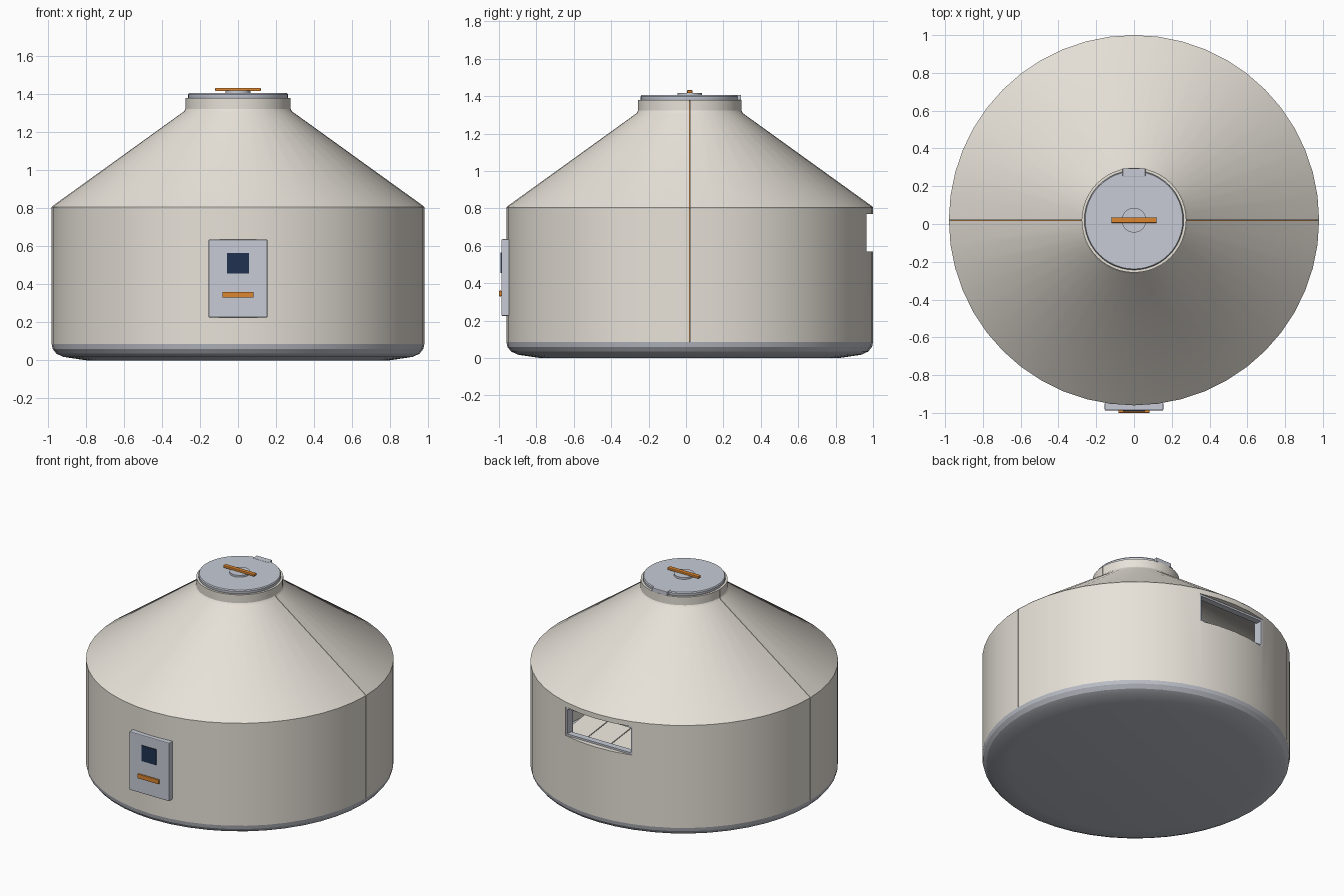
import bpy, bmesh, math
from mathutils import Matrix, Vector

if "Cube" in bpy.data.objects:
    bpy.data.objects.remove(bpy.data.objects["Cube"])

CY = 0.02  # y of the drum's axis


def material(name, rgb):
    m = bpy.data.materials.new(name)
    m.use_nodes = True
    m.diffuse_color = (*rgb, 1)
    m.node_tree.nodes["Principled BSDF"].inputs["Base Color"].default_value = (*rgb, 1)
    return m


beige = material("warm beige", (0.80, 0.76, 0.69))
grey = material("light grey", (0.57, 0.60, 0.67))
base_grey = material("base grey", (0.49, 0.51, 0.56))
orange = material("orange", (0.72, 0.24, 0.03))
navy = material("navy", (0.014, 0.032, 0.08))


def finish(name, bm, mat, bevel=0):
    bmesh.ops.recalc_face_normals(bm, faces=bm.faces)
    me = bpy.data.meshes.new(name)
    bm.to_mesh(me)
    bm.free()
    ob = bpy.data.objects.new(name, me)
    bpy.context.collection.objects.link(ob)
    if mat:
        me.materials.append(mat)
    if bevel:
        mod = ob.modifiers.new("bevel", "BEVEL")
        mod.width, mod.segments = bevel, 2
    return ob


def select(ob):
    bpy.ops.object.select_all(action="DESELECT")
    ob.select_set(True)
    bpy.context.view_layer.objects.active = ob


def smooth(ob):
    select(ob)
    bpy.ops.object.shade_smooth_by_angle(angle=math.radians(25))


def lathe(name, profile, mat, closed=False, steps=48):
    """Spin (radius, z) points around the drum axis."""
    bm = bmesh.new()
    vs = [bm.verts.new((r, CY, z)) for r, z in profile]
    es = [bm.edges.new(p) for p in zip(vs, vs[1:])]
    if closed:
        es.append(bm.edges.new((vs[-1], vs[0])))
    bmesh.ops.spin(bm, geom=vs + es, cent=(0, CY, 0), axis=(0, 0, 1),
                   angle=math.tau, steps=steps)
    bmesh.ops.remove_doubles(bm, verts=bm.verts, dist=1e-5)
    return finish(name, bm, mat)


def box(name, lo, hi, mat, bevel=0, tilt=0):
    """Box between two corners, optionally tilted about x."""
    lo, hi = Vector(lo), Vector(hi)
    bm = bmesh.new()
    bmesh.ops.create_cube(bm, size=1, matrix=Matrix.Translation((lo + hi) / 2)
                          @ Matrix.Rotation(tilt, 4, "X") @ Matrix.Diagonal((*(hi - lo), 1)))
    return finish(name, bm, mat, bevel)


def ribbon(name, outer, inner, side, half, mat):
    """Strip between two (radius, z) paths, thick along y."""
    bm = bmesh.new()
    f = bm.faces.new([bm.verts.new((side * r, CY - half, z)) for r, z in outer + inner[::-1]])
    new = bmesh.ops.extrude_face_region(bm, geom=[f])["geom"]
    bmesh.ops.translate(bm, vec=(0, 2 * half, 0),
                        verts=[v for v in new if isinstance(v, bmesh.types.BMVert)])
    return finish(name, bm, mat)


def cut(ob, cutter):
    mod = ob.modifiers.new("cut", "BOOLEAN")
    mod.operation, mod.solver, mod.object = "DIFFERENCE", "EXACT", cutter
    cutter.hide_render = True
    select(ob)
    bpy.ops.object.modifier_apply(modifier=mod.name)
    bpy.data.objects.remove(cutter)


# Hollow body: drum wall, cone roof and neck
wall = [(0.98, 0.085), (0.98, 0.805), (0.974, 0.812), (0.285, 1.308), (0.277, 1.322), (0.277, 1.38)]
lining = [(0.235, 1.38), (0.235, 1.29), (0.93, 0.79), (0.93, 0.085)]
body = lathe("body_shell", wall + lining, beige, closed=True)

# Rear opening
cut(body, box("opening_cutter", (-0.26, 0.7, 0.57), (0.26, 1.2, 0.77), None))


def inset(d):
    return [(r - d, z - d * 0.5 if z > 0.5 else z) for r, z in wall]


# Hairline side seams with a recessed gasket
for side, label in ((1, "left"), (-1, "right")):
    cut(body, ribbon("seam_cutter", inset(-0.02), inset(0.016), side, 0.0018, None))
    ribbon("seam_gasket_" + label, inset(0.012), inset(0.02), side, 0.0017, orange)
smooth(body)

# Base pan with rounded edge
smooth(lathe("base_pan", [(0, 0), (0.80, 0), (0.92, 0.018), (0.955, 0.035), (0.975, 0.06),
                          (0.98, 0.085), (0.93, 0.095), (0, 0.095)], base_grey))

# Lid, boss, hinge and handle
smooth(lathe("lid", [(0, 1.375), (0.260, 1.375), (0.263, 1.382), (0.263, 1.398),
                     (0.258, 1.405), (0, 1.405)], grey))
smooth(lathe("lid_boss", [(0, 1.40), (0.065, 1.40), (0.065, 1.418), (0, 1.418)], grey))
box("lid_hinge", (-0.06, 0.25, 1.378), (0.06, 0.295, 1.407), grey, 0.003)
box("lid_handle", (-0.12, CY - 0.014, 1.416), (0.12, CY + 0.014, 1.432), orange, 0.003)

# Front panel with window and pull bar
box("front_panel", (-0.155, -0.987, 0.225), (0.155, -0.945, 0.635), grey, 0.005)
box("panel_window", (-0.057, -0.992, 0.455), (0.057, -0.986, 0.565), navy)
box("panel_pull", (-0.082, -1.0, 0.33), (0.082, -0.986, 0.36), orange, 0.003)

# Frame lining the rear opening
for side, label in ((1, "left"), (-1, "right")):
    x = sorted((side * 0.247, side * 0.262))
    box("opening_jamb_" + label, (x[0], 0.90, 0.568), (x[1], 0.963, 0.772), grey)
for z, label in ((0.568, "sill"), (0.757, "head")):
    box("opening_" + label, (-0.26, 0.92, z), (0.26, 0.963, z + 0.015), grey)

# Sloping slats inside, behind the opening
for i in range(5):
    x = -0.45 + i * 0.18
    box("inner_slat_%d" % (i + 1), (x, 0.15, 0.47), (x + 0.174, 0.74, 0.49), beige, 0, -0.12)
box("inner_tray", (-0.5, 0.1, 0.38), (0.5, 0.8, 0.40), navy)
